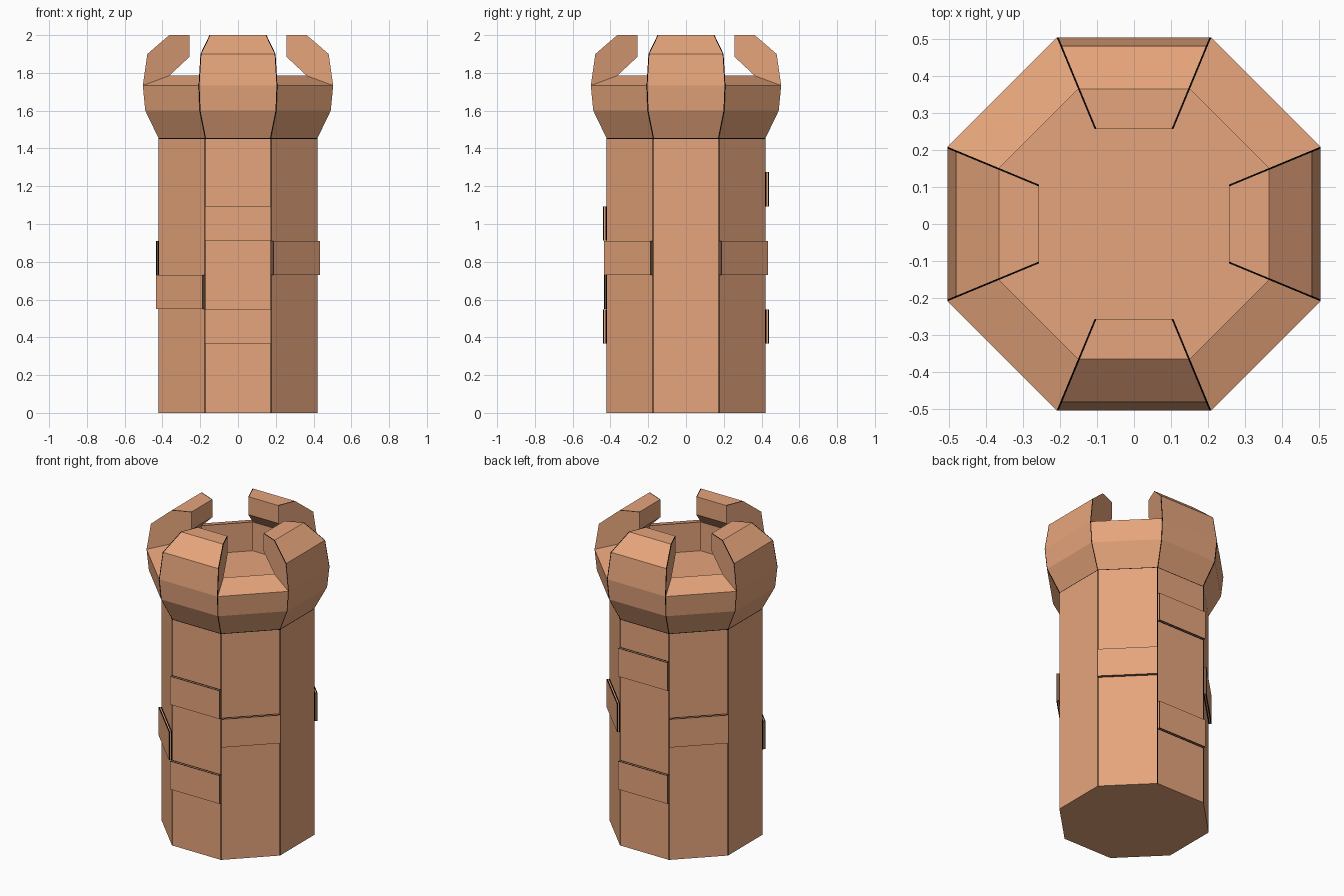
import bpy, bmesh
from math import pi, cos, sin
from mathutils import Matrix, Vector

cube = bpy.data.objects.get("Cube")
if cube:
    bpy.data.objects.remove(cube, do_unlink=True)

SIDES = 8
STEP = 2 * pi / SIDES
WALL = 0.421        # distance from the axis to a shaft wall
NECK = 1.455        # height where the shaft meets the head
FLOOR = 1.6         # height of the sunken floor


def material(name, colour):
    mat = bpy.data.materials.new(name)
    mat.use_nodes = True
    mat.diffuse_color = colour
    shader = next(n for n in mat.node_tree.nodes if n.type == 'BSDF_PRINCIPLED')
    shader.inputs["Base Color"].default_value = colour
    return mat


MATERIALS = [material("terracotta stone", (0.79, 0.375, 0.2, 1)),
             material("black seam", (0.002, 0.002, 0.002, 1))]


def corner(k, apothem, z):
    """Corner between side k and side k + 1 of an octagon."""
    a, r = (k + 0.5) * STEP, apothem / cos(STEP / 2)
    return Vector((r * cos(a), r * sin(a), z))


def sweep(bm, k, profile, seam, is_seam):
    """Sweep a (distance, height) profile across side k, with a narrow strip
    along both ends; is_seam(row, at_end) picks the black faces."""
    along = Vector((-sin(k * STEP), cos(k * STEP), 0)) * seam
    cols = [[bm.verts.new(corner(j, d, z) + shift) for d, z in profile]
            for j, shift in ((k - 1, 0 * along), (k - 1, along), (k, -along), (k, 0 * along))]
    for c in range(3):
        for i in range(len(profile) - 1):
            face = bm.faces.new((cols[c][i], cols[c + 1][i], cols[c + 1][i + 1], cols[c][i + 1]))
            face.material_index = int(is_seam(i, c != 1))
    return cols


def finish(bm, name):
    bmesh.ops.remove_doubles(bm, verts=bm.verts, dist=1e-4)
    bmesh.ops.recalc_face_normals(bm, faces=bm.faces)
    mesh = bpy.data.meshes.new(name)
    bm.to_mesh(mesh)
    bm.free()
    for mat in MATERIALS:
        mesh.materials.append(mat)
    obj = bpy.data.objects.new(name, mesh)
    bpy.context.collection.objects.link(obj)


# Shaft: octagonal wall with a base, seams at the corners and under the head
bm = bmesh.new()
base = []
for k in range(SIDES):
    cols = sweep(bm, k, [(WALL, 0), (WALL, NECK - 0.004), (WALL, NECK)], 0.003,
                 lambda row, at_end: at_end or row == 1)
    base += [col[0] for col in cols[:-1]]
bm.faces.new(base)
finish(bm, "shaft")

# Head: flared collar, sunken floor, a merlon with seamed edges on every other side
flare = [(WALL, NECK), (0.491, 1.6)]
rim = [(0.504, 1.733), (0.364, 1.785)]
merlon = [rim[0], (0.48, 1.9), (0.364, 2), (0.257, 2), (0.257, 1.885), rim[1]]
well = [(rim[1][0], FLOOR)]
outer_rows = 5      # rows from the neck to the inner edge of a merlon's top
bm = bmesh.new()
floor = []
for k in range(SIDES):
    is_merlon = k % 2 == 0
    cols = sweep(bm, k, flare + (merlon if is_merlon else rim) + well, 0.005,
                 lambda row, at_end: is_merlon and at_end and row < outer_rows)
    if is_merlon:
        for col in (cols[0], cols[-1]):
            bm.faces.new(col[len(flare):-1])
    floor += [col[-1] for col in cols[:-1]]
bm.faces.new(floor)
finish(bm, "battlement_head")

# Raised bricks: name, side number (0 is +x, counter-clockwise), bottom height
BRICK_H, BRICK_D, BRICK_SEAM = 0.181, 0.018, 0.006
bricks = [
    ("front_upper_brick", 6, 0.912), ("front_lower_brick", 6, 0.367),
    ("back_upper_brick", 2, 1.093), ("back_lower_brick", 2, 0.367),
    ("front_left_brick", 7, 0.73), ("front_right_brick", 5, 0.549),
    ("back_left_brick", 1, 0.73), ("back_right_brick", 3, 0.73),
]
width = (corner(0, WALL, 0) - corner(-1, WALL, 0)).length
for name, side, z in bricks:
    bm = bmesh.new()
    bmesh.ops.create_cube(bm, size=1, matrix=Matrix.Diagonal((BRICK_D, width, BRICK_H, 1)))
    # Black borders along both edges of the brick's rim
    middle = BRICK_D / 2 - BRICK_SEAM
    for x in (-middle, middle):
        bmesh.ops.bisect_plane(bm, geom=bm.verts[:] + bm.edges[:] + bm.faces[:],
                               plane_co=(x, 0, 0), plane_no=(1, 0, 0))
    bm.normal_update()
    for face in bm.faces:
        on_rim = abs(face.normal.x) < 0.5
        face.material_index = int(on_rim and abs(face.calc_center_median().x) > middle)
    bm.transform(Matrix.Rotation(side * STEP, 4, 'Z')
                 @ Matrix.Translation((WALL + BRICK_D / 2, 0, z + BRICK_H / 2)))
    finish(bm, name)
